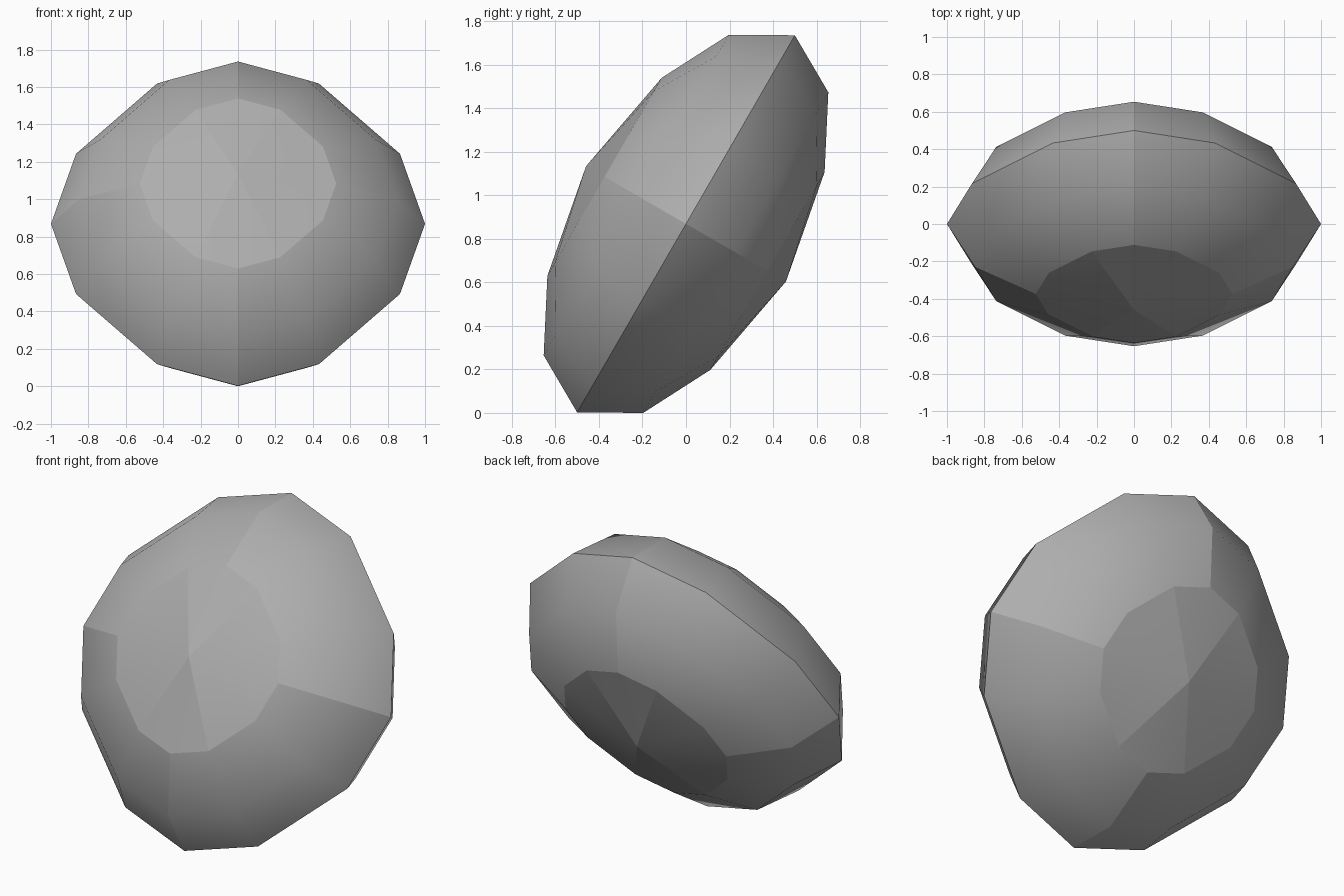
import bpy
import bmesh
import math
from mathutils import Matrix

cube = bpy.data.objects.get("Cube")
if cube:
    bpy.data.objects.remove(cube, do_unlink=True)

grey = bpy.data.materials.new("stone grey")
grey.use_nodes = True
colour = (0.42, 0.42, 0.42, 1)
grey.diffuse_color = colour
grey.node_tree.nodes["Principled BSDF"].inputs["Base Color"].default_value = colour

# Twelve-sided outline: three corners per quadrant, turned four times
QUADRANT = [(1, 0), (0.866, 0.433), (0.433, 0.866)]
OUTLINE = []
for turn in range(4):
    for x, y in QUADRANT:
        for _ in range(turn):
            x, y = -y, x
        OUTLINE.append((x, y))
COUNT = len(OUTLINE)

# Scale and height of each ring, from rim to cap, then the pole height
RINGS = [(1, 0), (0.85, 0.264), (0.525, 0.432)]
POLE = 0.53

bm = bmesh.new()


def ring(scale, height):
    return [bm.verts.new((x * scale, y * scale, height)) for x, y in OUTLINE]


def mark_sharp(a, b):
    bm.edges.get((a, b)).smooth = False


def dome(rim, side):
    """Faceted half: two bands and a shallow cap."""
    rings = [rim] + [ring(s, h * side) for s, h in RINGS[1:]]
    pole = bm.verts.new((0, 0, POLE * side))
    for i in range(COUNT):
        j = (i + 1) % COUNT
        for low, high in zip(rings, rings[1:]):
            bm.faces.new((low[i], low[j], high[j], high[i]))
        bm.faces.new((rings[-1][i], rings[-1][j], pole))
    # Hard edges: rim, cap border, quadrant seams and four cap spokes
    for i in range(COUNT):
        for loop in (rings[0], rings[-1]):
            mark_sharp(loop[i], loop[(i + 1) % COUNT])
        if i % 3 == 0:
            for low, high in zip(rings, rings[1:]):
                mark_sharp(low[i], high[i])
        if i % 6 in (2, 4):
            mark_sharp(rings[-1][i], pole)


rim = ring(*RINGS[0])
dome(rim, 1)
dome(rim, -1)
bmesh.ops.recalc_face_normals(bm, faces=bm.faces)
for face in bm.faces:
    face.smooth = True

# Lean the lens back and stand it on the ground
bm.transform(Matrix.Rotation(math.radians(60), 4, "X"))
lowest = min(v.co.z for v in bm.verts)
bmesh.ops.translate(bm, verts=bm.verts, vec=(0, 0, -lowest))

mesh = bpy.data.meshes.new("faceted_stone")
bm.to_mesh(mesh)
bm.free()
mesh.materials.append(grey)
stone = bpy.data.objects.new("faceted_stone", mesh)
bpy.context.collection.objects.link(stone)
